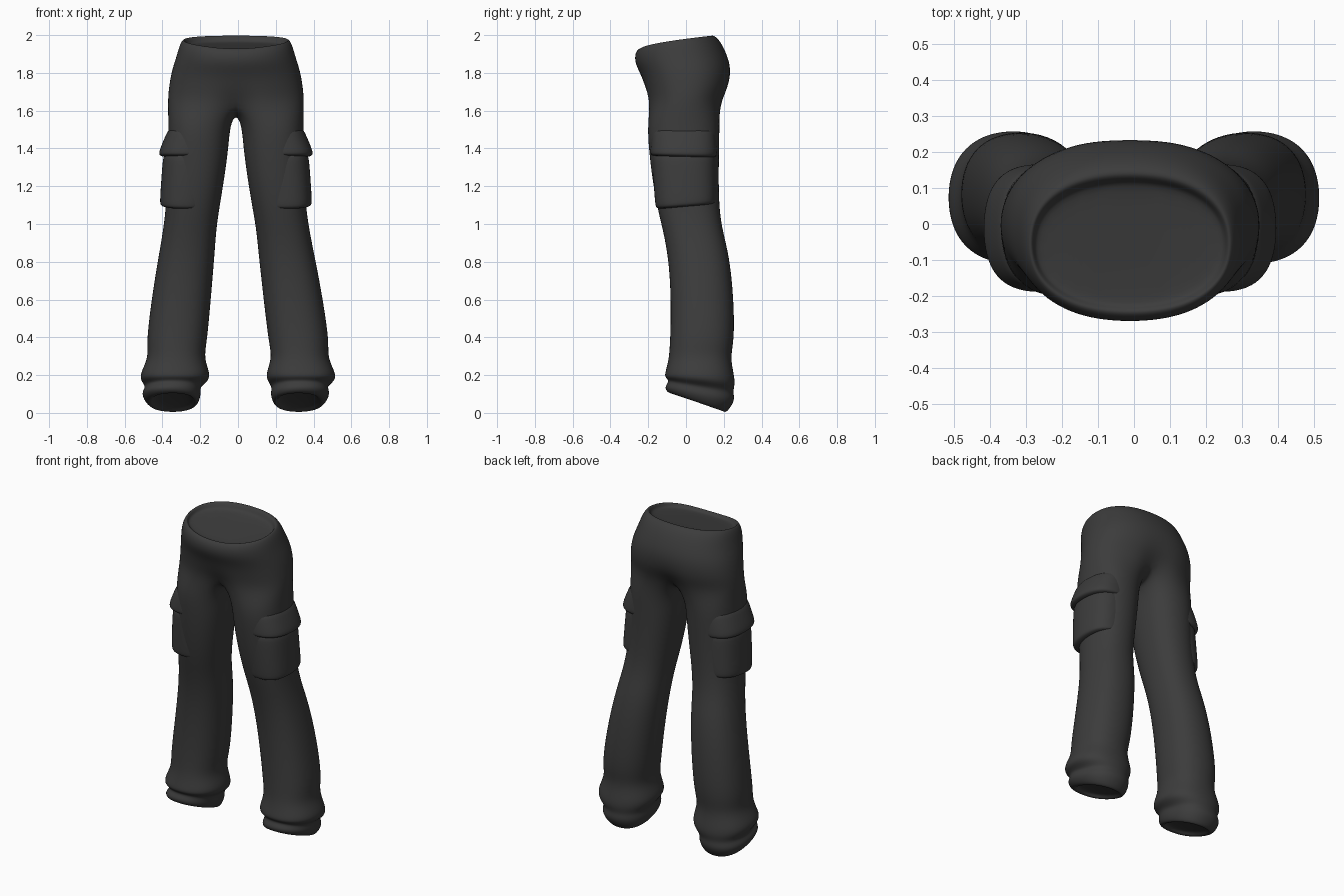
import bpy, bmesh, math

fabric = bpy.data.materials.new("charcoal fabric")
fabric.diffuse_color = (0.045, 0.045, 0.045, 1)


def sgn_pow(v, e):
    return math.copysign(abs(v) ** e, v)


def oval(angle, x0, x1, yf, yb, grow=1.02, power=0.88):
    """Point on a slightly squared oval between the given limits."""
    x = (x0 + x1) / 2 + grow * (x1 - x0) / 2 * sgn_pow(math.cos(angle), power)
    y = (yf + yb) / 2 + grow * (yb - yf) / 2 * sgn_pow(math.sin(angle), power)
    return x, y


def leg_ring(bm, z, x0, x1, yf, yb, tilt=0, power=0.88):
    """Closed 16-point ring; starts at front inner, runs round the outside."""
    ring = []
    for i in range(16):
        x, y = oval(math.radians(225 + 22.5 * i), x0, x1, yf, yb, 1.02, power)
        t = (y - yf) / (yb - yf) * 2 - 1
        ring.append(bm.verts.new((x, y, z - tilt * t)))
    return ring


def hip_ring(bm, zf, zb, xr, yf, yb, pinch=0):
    """Half ring of 13 points from front centre to back centre."""
    ring = []
    for i in range(13):
        x, y = oval(math.radians(-90 + 15 * i), -xr, xr, yf, yb)
        if i in (0, 12):
            x, y = 0, y + (pinch if i == 0 else -pinch)
        t = min(1, max(0, (y - yf) / (yb - yf)))
        ring.append(bm.verts.new((x, y, zf + (zb - zf) * t ** 0.6)))
    return ring


def bridge(bm, a, b, closed=True):
    n = len(a)
    for i in range(n if closed else n - 1):
        j = (i + 1) % n
        bm.faces.new((a[i], a[j], b[j], b[i]))


def finish(bm, name):
    """Mirror the half, let the garment hang slightly off centre, subdivide."""
    bmesh.ops.mirror(bm, geom=bm.verts[:] + bm.edges[:] + bm.faces[:],
                     axis='X', merge_dist=0.0005)
    for v in bm.verts:
        v.co.x -= 0.011 * min(1, max(0, (v.co.z - 0.3) / 0.8))
        if v.co.z < 0.145:
            v.co.x -= 0.012
    bmesh.ops.recalc_face_normals(bm, faces=bm.faces)
    mesh = bpy.data.meshes.new(name)
    bm.to_mesh(mesh)
    bm.free()
    mesh.materials.append(fabric)
    mesh.shade_smooth()
    ob = bpy.data.objects.new(name, mesh)
    bpy.context.collection.objects.link(ob)
    sub = ob.modifiers.new("subdivision", 'SUBSURF')
    sub.levels = sub.render_levels = 2
    return ob


# Trousers: shallow closed waist, hips, then a leg down to the hem
bm = bmesh.new()
hips = [hip_ring(bm, *r) for r in (
    (1.91, 1.955, 0.25, -0.215, 0.10),
    (1.918, 1.97, 0.262, -0.228, 0.115),
    (1.935, 2.01, 0.272, -0.243, 0.135),
    (1.905, 1.972, 0.295, -0.268, 0.178),
    (1.85, 1.90, 0.312, -0.268, 0.213),
    (1.79, 1.82, 0.337, -0.235, 0.237),
    (1.71, 1.72, 0.352, -0.215, 0.228, 0.01),
    (1.64, 1.645, 0.357, -0.203, 0.195, 0.045))]
bm.faces.new(hips[0])
for a, b in zip(hips, hips[1:]):
    bridge(bm, a, b, False)

# Crotch seam closes the hip ring into a leg ring
seam = [bm.verts.new((0, y, z)) for y, z in ((0.08, 1.59), (0, 1.575), (-0.08, 1.59))]
legs = [hips[-1] + seam] + [leg_ring(bm, *r) for r in (
    (1.53, 0.03, 0.357, -0.205, 0.178),
    (1.40, 0.04, 0.36, -0.197, 0.175),
    (1.25, 0.06, 0.36, -0.18, 0.173),
    (1.10, 0.085, 0.37, -0.155, 0.175),
    (0.98, 0.105, 0.385, -0.125, 0.19),
    (0.86, 0.115, 0.407, -0.10, 0.222),
    (0.70, 0.13, 0.437, -0.083, 0.245),
    (0.50, 0.15, 0.468, -0.08, 0.256),
    (0.37, 0.165, 0.482, -0.085, 0.252),
    (0.29, 0.18, 0.475, -0.09, 0.235),
    (0.21, 0.148, 0.518, -0.108, 0.255, 0.01),
    (0.17, 0.155, 0.515, -0.115, 0.26, 0.02),
    (0.14, 0.192, 0.475, -0.085, 0.247, 0.03),
    (0.105, 0.183, 0.503, -0.115, 0.262, 0.035),
    (0.058, 0.195, 0.475, -0.10, 0.222, 0.05),
    (0.05, 0.22, 0.445, -0.07, 0.20, 0.05),
    (0.085, 0.23, 0.43, -0.06, 0.18, 0.045))]
for a, b in zip(legs, legs[1:]):
    bridge(bm, a, b)
bm.faces.new(legs[-1])
finish(bm, "trousers")


# Cargo pockets and their flaps, hugging the outer thigh
def pocket(name, rings):
    bm = bmesh.new()
    loops = [leg_ring(bm, *r, power=0.82) for r in rings]
    for a, b in zip(loops, loops[1:]):
        bridge(bm, a, b)
    bm.faces.new(loops[0])
    bm.faces.new(loops[-1])
    finish(bm, name)


pocket("cargo_pocket", (
    (1.40, 0.11, 0.375, -0.175, 0.155),
    (1.34, 0.11, 0.388, -0.178, 0.158),
    (1.22, 0.12, 0.396, -0.172, 0.16),
    (1.115, 0.14, 0.403, -0.163, 0.16, -0.012),
    (1.095, 0.14, 0.398, -0.158, 0.156, -0.012),
    (1.09, 0.16, 0.355, -0.125, 0.13, -0.012)))
pocket("pocket_flap", (
    (1.52, 0.10, 0.345, -0.175, 0.15),
    (1.48, 0.10, 0.368, -0.183, 0.158),
    (1.385, 0.11, 0.408, -0.189, 0.166),
    (1.362, 0.11, 0.407, -0.188, 0.166, 0.004),
    (1.352, 0.12, 0.375, -0.16, 0.14, 0.004)))
